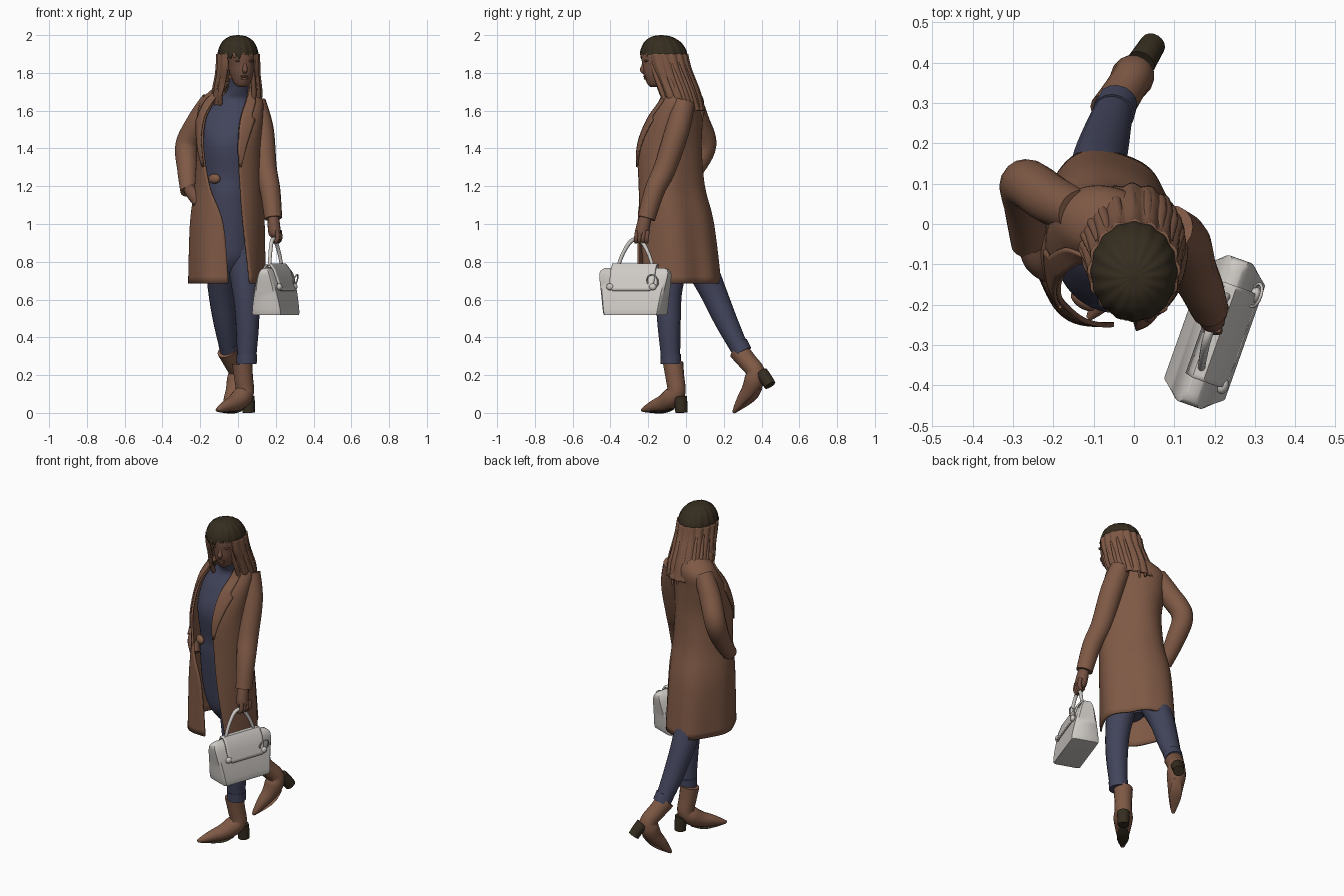
import bpy, bmesh, math
from mathutils import Matrix, Vector

if "Cube" in bpy.data.objects:
    bpy.data.objects.remove(bpy.data.objects["Cube"])

def material(name, rgb):
    m = bpy.data.materials.new(name)
    m.diffuse_color = (*rgb, 1)
    m.use_nodes = True
    m.node_tree.nodes["Principled BSDF"].inputs["Base Color"].default_value = m.diffuse_color
    return m

BROWN = material("warm brown", (0.212, 0.100, 0.060))
SKIN = material("skin brown", (0.175, 0.082, 0.053))
NAVY = material("navy", (0.054, 0.058, 0.105))
DARK = material("dark brown", (0.036, 0.026, 0.014))
GREY = material("light grey", (0.62, 0.59, 0.56))

def finish(name, bm, mat, M=Matrix(), angle=50):
    bmesh.ops.recalc_face_normals(bm, faces=bm.faces)
    bm.transform(M)
    me = bpy.data.meshes.new(name)
    bm.to_mesh(me)
    bm.free()
    me.materials.append(mat)
    me.shade_smooth()
    me.set_sharp_from_angle(angle=math.radians(angle))
    ob = bpy.data.objects.new(name, me)
    bpy.context.collection.objects.link(ob)
    return ob

def smooth(rows, k=6):
    """Catmull-Rom resampling of rows of numbers."""
    P = [rows[0]] + list(rows) + [rows[-1]]
    out = []
    for i in range(1, len(P) - 2):
        for s in range(k):
            t = s / k
            out.append([0.5 * (2*b + (c-a)*t + (2*a-5*b+4*c-d)*t*t + (3*b-a-3*c+d)*t**3)
                        for a, b, c, d in zip(P[i-1], P[i], P[i+1], P[i+2])])
    return out + [list(rows[-1])]

def loft(name, rings, mat, closed=True, thick=0, M=Matrix(), angle=50):
    bm = bmesh.new()
    R = [[bm.verts.new(p) for p in r] for r in rings]
    n = len(R[0])
    for a, b in zip(R, R[1:]):
        for i in range(n if closed else n - 1):
            j = (i + 1) % n
            bm.faces.new((a[i], a[j], b[j], b[i]))
    if closed:
        bm.faces.new(R[0])
        bm.faces.new(R[-1])
    ob = finish(name, bm, mat, M, angle)
    if thick:
        md = ob.modifiers.new("thickness", "SOLIDIFY")
        md.thickness, md.offset = thick, 0
    return ob

def tube(name, pts, mat, flat=1, M=Matrix(), k=6, n=16):
    pts = smooth(pts, k)
    C = [Vector(p[:3]) for p in pts]
    rings = []
    for i, c in enumerate(C):
        t = (C[min(i+1, len(C)-1)] - C[max(i-1, 0)]).normalized()
        u = (Vector((1, 0, 0)) - t * t.x).normalized()
        v = t.cross(u)
        r = pts[i][3]
        rings.append([c + r*math.cos(a)*u + r*flat*math.sin(a)*v
                      for a in (2*math.pi*j/n for j in range(n))])
    return loft(name, rings, mat, M=M)

def blob(name, loc, scale, mat, rot=0):
    bm = bmesh.new()
    bmesh.ops.create_uvsphere(bm, u_segments=20, v_segments=12, radius=1)
    return finish(name, bm, mat, Matrix.Translation(loc) @ Matrix.Rotation(rot, 4, 'Z')
                  @ Matrix.Diagonal((*scale, 1)))

def pt(row, th, yaw, off=0):
    """Point on a turned ellipse; row = z, cx, cy, rx, ry, ..."""
    z, cx, cy, rx, ry = row[:5]
    x, y = (rx+off)*math.cos(th), (ry+off)*math.sin(th)
    return Vector((cx + x*math.cos(yaw) - y*math.sin(yaw), cy + x*math.sin(yaw) + y*math.cos(yaw), z))

def front_angle(row, x, yaw):
    A = row[3]*math.cos(yaw), row[4]*math.sin(yaw)
    q = max(-.98, min(.98, (x - row[1]) / math.hypot(*A)))
    return -math.acos(q) - math.atan2(A[1], A[0])

def shell(name, rows, yaw, mat, thick, ripple, n=72):
    """Open-fronted shell; the last two numbers of a row are the x of its front edges."""
    rings = []
    for r in rows:
        a, b = front_angle(r, r[6], yaw), front_angle(r, r[5], yaw) + 2*math.pi
        rings.append([pt(r, t, yaw, ripple(t, r[0])) for t in (a + (b-a)*i/n for i in range(n+1))])
    return loft(name, rings, mat, False, thick)

def body(name, rows, yaw, mat, ripple=lambda t: 0, n=48):
    return loft(name, [[pt(r, 2*math.pi*i/n, yaw, ripple(2*math.pi*i/n)) for i in range(n)]
                       for r in smooth(rows)], mat)

# Coat, open at the front, flattened over the back left
YAW = -0.3
coat = smooth([(0.685, -.05, -.03, .20, .228, -.05, .06), (1.0, -.05, -.05, .195, .205, -.078, .025),
               (1.2, -.045, -.075, .178, .178, -.15, .01), (1.4, -.045, -.085, .168, .17, -.185, 0),
               (1.55, -.04, -.055, .175, .14, -.175, .01), (1.65, -.03, -.02, .165, .105, -.125, .04),
               (1.71, -.02, -.03, .115, .085, -.07, .055), (1.75, -.01, -.05, .075, .07, -.05, .05)])
flatten = lambda t, d: -d * max(0, math.cos(t + YAW - .75))**3
def coat_shape(t, z):
    low = max(0, 1.35 - z) / .66
    return .006*math.sin(6*t)*low + flatten(t, .03 + .025*low if z < 1.6 else max(0, .03*(1.75-z)/.15))
shell("coat", coat, YAW, BROWN, .012, coat_shape)

# Lapels folded back along both edges
for side, edge, s in (("left", 6, 1), ("right", 5, -1)):
    rings = []
    for r in coat:
        if 1.27 < r[0] < 1.745:
            w = .075*(r[0]-1.27)/.3 if r[0] < 1.57 else .05
            a = front_angle(r, r[edge], YAW)
            rings.append([pt(r, a + s*(w*i/5)/.14, YAW, .011) for i in range(6)])
    loft(side + "_lapel", rings, BROWN, False, .008)

# Sweater, hips and neck
body("sweater", [(0.74, -.03, -.04, .05, .07), (.82, -.035, -.05, .11, .11), (.95, -.045, -.05, .14, .13),
                 (1.15, -.045, -.065, .145, .135), (1.25, -.045, -.075, .14, .125), (1.43, -.045, -.08, .15, .14),
                 (1.56, -.04, -.06, .15, .11), (1.65, -.02, -.04, .10, .08), (1.70, 0, -.07, .062, .062),
                 (1.77, .01, -.105, .055, .055)], YAW, NAVY, lambda t: flatten(t, .025))
blob("belt_buckle", (-.125, -.19, 1.24), (.036, .02, .026), BROWN, -.6)

# Sleeves and hands
tube("left_sleeve", [(.09, -.01, 1.645, .058), (.125, -.045, 1.5, .064), (.145, -.11, 1.3, .06),
                     (.17, -.165, 1.18, .054), (.187, -.21, 1.03, .047)], BROWN)
tube("right_sleeve", [(-.14, .03, 1.655, .055), (-.205, .06, 1.55, .062), (-.27, .10, 1.42, .061),
                      (-.268, .04, 1.29, .054), (-.262, -.05, 1.17, .043)], BROWN)
tube("left_hand", [(.187, -.21, 1.05, .028), (.19, -.226, .99, .033), (.195, -.235, .945, .031), (.197, -.237, .925, .012)],
     SKIN, 1.1)
tube("right_hand", [(-.262, -.045, 1.19, .03), (-.24, -.09, 1.16, .034), (-.21, -.12, 1.11, .028)], SKIN)
for i in range(4):
    y = -.265 + .019*i
    x = .188 + .005*i
    tube(f"finger_{i}", [(x+.018, y+.006, .965, .011), (x+.021, y, .925, .011), (x+.008, y, .905, .010),
                         (x-.012, y, .912, .009)], SKIN, k=4, n=10)

# Trouser legs with turned-up cuffs
tube("left_leg", [(.02, -.06, .88, .095), (.04, -.09, .66, .072), (.05, -.09, .48, .062), (.045, -.08, .27, .049)], NAVY)
tube("right_leg", [(-.085, .03, .88, .095), (-.088, .135, .66, .072), (-.07, .215, .48, .06), (-.045, .295, .32, .046)], NAVY)
tube("left_cuff", [(.046, -.081, .31, .055), (.045, -.08, .26, .054)], NAVY)
tube("right_cuff", [(-.051, .275, .365, .053), (-.042, .30, .32, .051)], NAVY)

# Ankle boots: shaft and foot, block heel, sole
for side, loc, yaw, pitch, sole in (("left", (.038, -.048, 0), -.68, 0, DARK), ("right", (.034, .425, .128), -.56, .61, BROWN)):
    M = Matrix.Translation(loc) @ Matrix.Rotation(yaw, 4, 'Z') @ Matrix.Rotation(pitch, 4, 'X')
    tube(side + "_boot", [(0, -.026, .265, .054), (0, -.014, .19, .050), (0, -.003, .115, .049), (0, -.035, .08, .054),
                          (0, -.09, .052, .045), (0, -.15, .037, .034), (0, -.21, .021, .019), (0, -.24, .015, .007)],
         BROWN, M=M)
    tube(side + "_heel", [(0, .022, .085, .036), (0, .028, .045, .034), (0, .03, .001, .032)], DARK, M=M)
    tube(side + "_sole", [(0, -.03, .022, .02), (0, -.09, .006, .034), (0, -.15, .004, .03), (0, -.235, .008, .008)],
         sole, .2, M)

# Head and facial features
FY = .2
body("head", [(1.725, .022, -.17, .018, .018), (1.742, .022, -.163, .04, .042), (1.79, .02, -.145, .06, .08),
              (1.84, .016, -.132, .071, .1), (1.9, .01, -.13, .078, .106), (1.96, .005, -.13, .06, .08)], FY, SKIN)
F = Matrix.Translation((.018, -.135, 0)) @ Matrix.Rotation(FY, 4, 'Z')
tube("nose", [(0, -.086, 1.86, .007), (0, -.094, 1.835, .010), (0, -.097, 1.815, .014), (0, -.082, 1.80, .009)], SKIN, M=F)
for name, x, y, z, s in (("upper_lip", 0, -.083, 1.782, (.022, .010, .006)), ("lower_lip", 0, -.080, 1.771, (.019, .010, .007)),
                         ("left_brow", .03, -.083, 1.864, (.02, .012, .006)), ("right_brow", -.03, -.083, 1.864, (.02, .012, .006))):
    blob(name, F @ Vector((x, y, z)), s, SKIN, FY)

# Hair: dark crown, brown lengths open at the face, loose strands
groove = lambda t: .0018 * math.cos(16*t)
body("hair_crown", [(2.0, 0, -.13, .004, .004), (1.992, 0, -.13, .045, .05), (1.965, 0, -.125, .082, .093),
                    (1.925, 0, -.12, .102, .118), (1.895, 0, -.118, .107, .124)], 0, DARK, groove, 96)
hair = smooth([(1.90, 0, -.115, .106, .117, -.06, .085), (1.83, 0, -.10, .109, .118, -.056, .088),
               (1.75, -.003, -.068, .115, .114, -.068, .092), (1.68, -.005, -.043, .124, .115, -.085, .1),
               (1.60, -.005, -.015, .116, .108, -.10, .1)])
shell("hair_lengths", hair, 0, BROWN, .012, lambda t, z: .004*math.cos(16*t), 120)
for i in range(15):
    t = -.75 + (math.pi + 1.5) * i / 14
    path = [(*pt(hair[j], t, 0, -.001), r) for j, r in ((4, .006), (10, .012), (16, .013), (21, .011))]
    end = pt(hair[-1], t, 0, 0)
    drop = .04 * max(0, math.sin(t))
    tube(f"strand_{i}", path + [(end.x, end.y, 1.60 + .018*(i % 3) - drop, .005)], BROWN, k=4, n=8)
for i in range(7):
    t = -2.2 + 1.35*i/6
    p = [pt((z, 0, -.118, .101, .118), t, 0) for z in (1.905, 1.888, 1.878 - .005*(i % 2))]
    tube(f"fringe_{i}", [(*p[0], .010), (*p[1], .009), (*p[2], .003)], DARK if i % 2 else BROWN, .6, k=3, n=8)

# Handbag: wedge body, flap, handle, ring, clasps
B = Matrix.Translation((.2, -.268, .517)) @ Matrix.Rotation(-.34, 4, 'Z')
wedge = [(0, .15, .07), (.012, .158, .08), (.1, .172, .066), (.2, .19, .042), (.235, .188, .026), (.25, .165, .014)]
loft("bag_body", [[(x*w, y*l, z) for x, y in ((-1, -.94), (-.8, -1), (.8, -1), (1, -.94),
                                             (1, .94), (.8, 1), (-.8, 1), (-1, .94))]
                  for z, l, w in smooth(wedge, 3)], GREY, M=B, angle=40)
loft("bag_flap", [[(x, y*l, z) for y in (-1, -.9, 0, .9, 1)] for x, z, l in
                  ((-.03, .235, .12), (-.012, .266, .125), (.012, .268, .125), (.034, .24, .125), (.052, .19, .125),
                   (.066, .145, .12), (.070, .13, .105))], GREY, False, .01, B)
tube("bag_handle", [(0, -.10, .25, .009), (-.006, -.07, .33, .010), (-.012, -.025, .395, .011), (-.012, .025, .395, .011),
                    (-.006, .07, .33, .010), (0, .10, .25, .009)], GREY, M=B, n=10)
ring = [(.066 + .012*math.sin(a), .12 + .03*math.cos(a), .18 + .035*math.sin(a), .004)
        for a in (2*math.pi*i/12 for i in range(13))]
tube("bag_ring", ring, GREY, M=B, k=2, n=8)
for i, y in enumerate((-.12, .12)):
    blob(f"bag_clasp_{i}", B @ Vector((.064, y, .15)), (.014, .02, .018), GREY, -.34)
